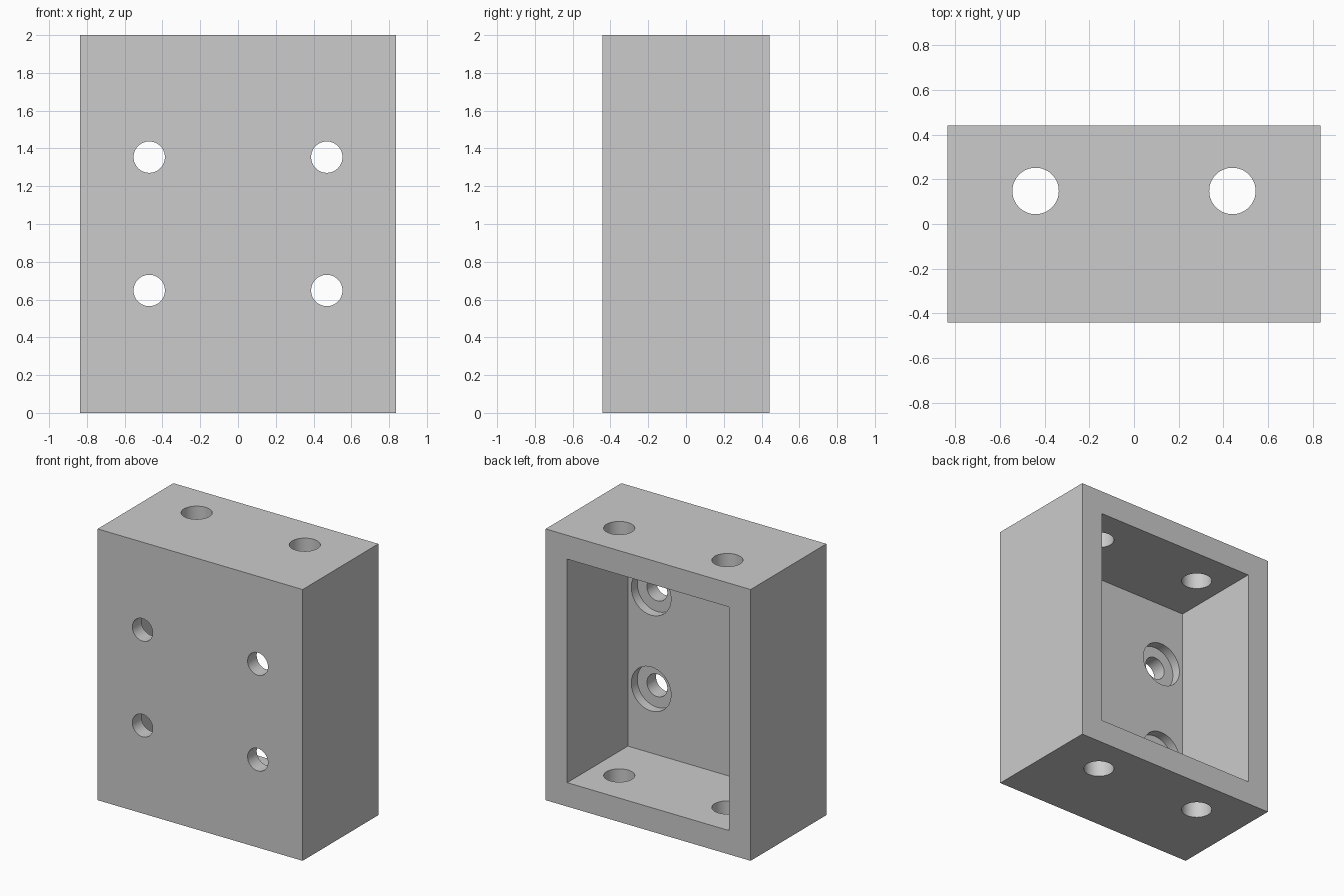
import bpy
from math import radians

cube = bpy.data.objects.get("Cube")
if cube:
    bpy.data.objects.remove(cube, do_unlink=True)

# Overall size, wall thickness and the inner face of the front wall
W, D, H, WALL = 1.672, 0.882, 2.0, 0.176
FLOOR_Y = -D / 2 + WALL

grey = bpy.data.materials.new("plain grey")
grey.use_nodes = True
grey.diffuse_color = (0.6, 0.6, 0.6, 1)
grey.node_tree.nodes["Principled BSDF"].inputs["Base Color"].default_value = (0.6, 0.6, 0.6, 1)


def box(name, size, centre):
    bpy.ops.mesh.primitive_cube_add(size=1, location=centre)
    ob = bpy.context.object
    ob.name = name
    ob.scale = size
    bpy.ops.object.transform_apply(location=False, rotation=False, scale=True)
    ob.data.materials.append(grey)
    return ob


def cylinder(name, radius, length, centre, along_y=False):
    bpy.ops.mesh.primitive_cylinder_add(
        vertices=64, radius=radius, depth=length, location=centre,
        rotation=(radians(90) if along_y else 0, 0, 0))
    ob = bpy.context.object
    ob.name = name
    ob.data.materials.append(grey)
    return ob


def cut(body, cutter):
    cutter.hide_render = True
    mod = body.modifiers.new(cutter.name, 'BOOLEAN')
    mod.operation = 'DIFFERENCE'
    mod.solver = 'EXACT'
    mod.object = cutter
    bpy.context.view_layer.objects.active = body
    bpy.ops.object.modifier_apply(modifier=mod.name)
    bpy.data.objects.remove(cutter, do_unlink=True)


# Solid block, hollowed out from the back
housing = box("housing", (W, D, H), (0, 0, H / 2))
pocket_depth = D / 2 + 0.2 - FLOOR_Y
cut(housing, box("pocket", (W - 2 * WALL, pocket_depth, H - 2 * WALL),
                 (0, FLOOR_Y + pocket_depth / 2, H / 2)))

for side in (-1, 1):
    # Vertical holes through the top and bottom walls
    cut(housing, cylinder("vertical_hole", 0.104, H + 0.4, (side * 0.441, 0.148, H / 2)))
    # Counterbored screw holes through the front wall
    for z in (0.648, 1.354):
        cut(housing, cylinder("screw_hole", 0.083, 0.4, (side * 0.47, FLOOR_Y - 0.1, z), True))
        cut(housing, cylinder("counterbore", 0.162, 0.14, (side * 0.47, FLOOR_Y, z), True))

bpy.ops.object.select_all(action='DESELECT')
housing.select_set(True)
bpy.context.view_layer.objects.active = housing
bpy.ops.object.shade_smooth_by_angle(angle=radians(30))
